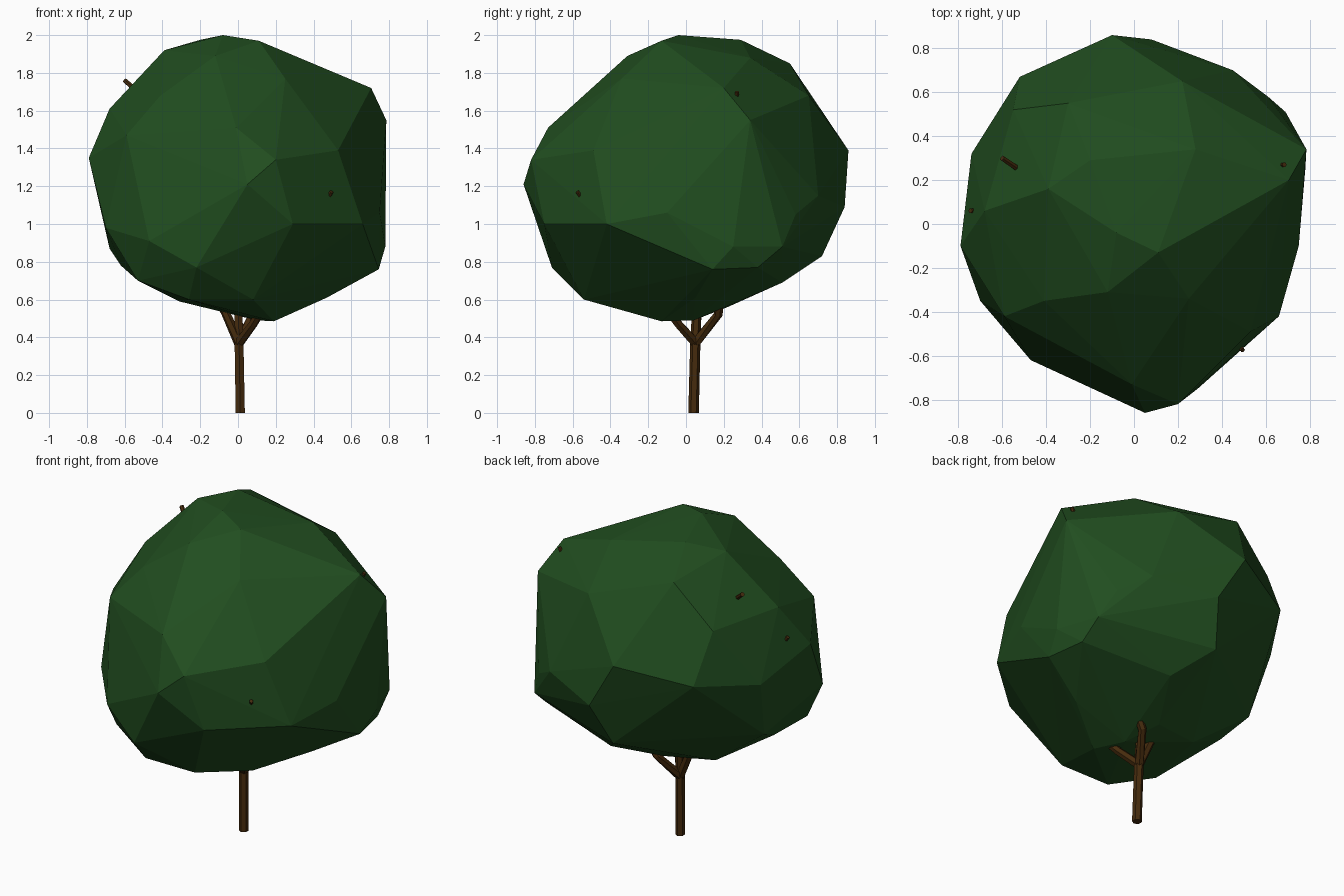
import bpy, bmesh
from mathutils import Vector

if "Cube" in bpy.data.objects:
    bpy.data.objects.remove(bpy.data.objects["Cube"])


def material(name, rgb):
    m = bpy.data.materials.new(name)
    m.diffuse_color = (*rgb, 1)
    m.use_nodes = True
    m.node_tree.nodes["Principled BSDF"].inputs["Base Color"].default_value = m.diffuse_color
    return m


def add_object(name, bm, mat):
    bmesh.ops.recalc_face_normals(bm, faces=bm.faces[:])
    me = bpy.data.meshes.new(name)
    bm.to_mesh(me)
    bm.free()
    me.materials.append(mat)
    ob = bpy.data.objects.new(name, me)
    bpy.context.collection.objects.link(ob)
    return ob


def tube(name, stations, mat, sides=6):
    """Tapered low-poly limb through (x, y, z, radius) stations."""
    bm = bmesh.new()
    pts = [Vector(s[:3]) for s in stations]
    rings = []
    for i, p in enumerate(pts):
        d = (pts[min(i + 1, len(pts) - 1)] - pts[max(i - 1, 0)]).normalized()
        if name == "trunk":
            d = Vector((0, 0, 1))
        rot = d.to_track_quat('Z', 'Y').to_matrix().to_4x4()
        rot.translation = p
        r = stations[i][3]
        rings.append(bmesh.ops.create_circle(bm, segments=sides, radius=r, matrix=rot)["verts"])
    for a, b in zip(rings, rings[1:]):
        for k in range(sides):
            n = (k + 1) % sides
            bm.faces.new((a[k], a[n], b[n], b[k]))
    bm.faces.new(rings[0][::-1])
    bm.faces.new(rings[-1])
    return add_object(name, bm, mat)


bark = material("bark", (0.06, 0.024, 0.004))
leaf = material("leaf", (0.015, 0.075, 0.014))

# Crown: faceted hull around a few bumps
bumps = [
    # top
    (-.08, -.04, 2.0), (.11, -.13, 1.97), (-.2, .29, 1.975), (.28, .34, 1.88),
    (-.39, .16, 1.92), (-.12, -.31, 1.89), (-.30, .55, 1.85), (.25, -.34, 1.77),
    (.705, .20, 1.72), (.22, .65, 1.68), (-.41, -.35, 1.68), (-.68, .06, 1.61),
    # middle
    (-.55, .52, 1.60), (.785, .34, 1.55), (-.01, -.73, 1.51), (-.59, -.42, 1.47),
    (.53, -.49, 1.39), (-.10, .86, 1.39), (-.79, -.10, 1.35), (.20, -.82, 1.34),
    (-.52, .67, 1.30), (-.74, .32, 1.24), (.05, -.86, 1.21), (.08, .84, 1.09),
    (.61, .58, 1.05), (.69, .51, .88), (.66, -.42, 1.0), (.29, -.75, 1.0),
    (.75, -.10, 1.06), (-.70, -.35, .98), (-.47, -.62, .91), (.45, .70, 1.15),
    # underside
    (.78, .25, .88), (-.68, .20, .87), (0, .72, .83), (-.62, .02, .78),
    (-.22, -.71, .77), (.745, .14, .76), (.70, .38, .77), (-.53, -.44, .70),
    (.16, .51, .69), (.47, .05, .61), (.08, -.54, .60), (-.26, -.54, .60),
    (-.31, .15, .59), (0, .22, .56), (.19, -.13, .485), (.10, .04, .49),
]
bm = bmesh.new()
for p in bumps:
    bm.verts.new(p)
hull = bmesh.ops.convex_hull(bm, input=bm.verts[:])
bmesh.ops.delete(bm, geom=list({v for v in hull["geom_interior"] if v.is_valid}), context='VERTS')
add_object("crown", bm, leaf)

# Trunk
tube("trunk", [(.012, .04, 0, .028), (.005, .05, .40, .027), (0, .06, .62, .022)], bark)

# Branches: fork near the trunk top, tips poke through the crown
fork = (.005, .05, .37, .027)
left = (-.07, .06, .54, .024)
branches = {
    "branch_left_upper": [fork, left, (-.35, .13, 1.55, .016), (-.60, .30, 1.76, .013)],
    "branch_right_upper": [fork, (.08, .17, .52, .024), (.4, .23, 1.1, .016), (.685, .27, 1.70, .011)],
    "branch_front": [fork, (.08, -.04, .47, .024), (.28, -.3, .8, .016), (.495, -.575, 1.17, .011)],
    "branch_left_lower": [left, (-.42, .06, 1.0, .015), (-.745, .06, 1.44, .011)],
}
for name, path in branches.items():
    tube(name, path, bark)
